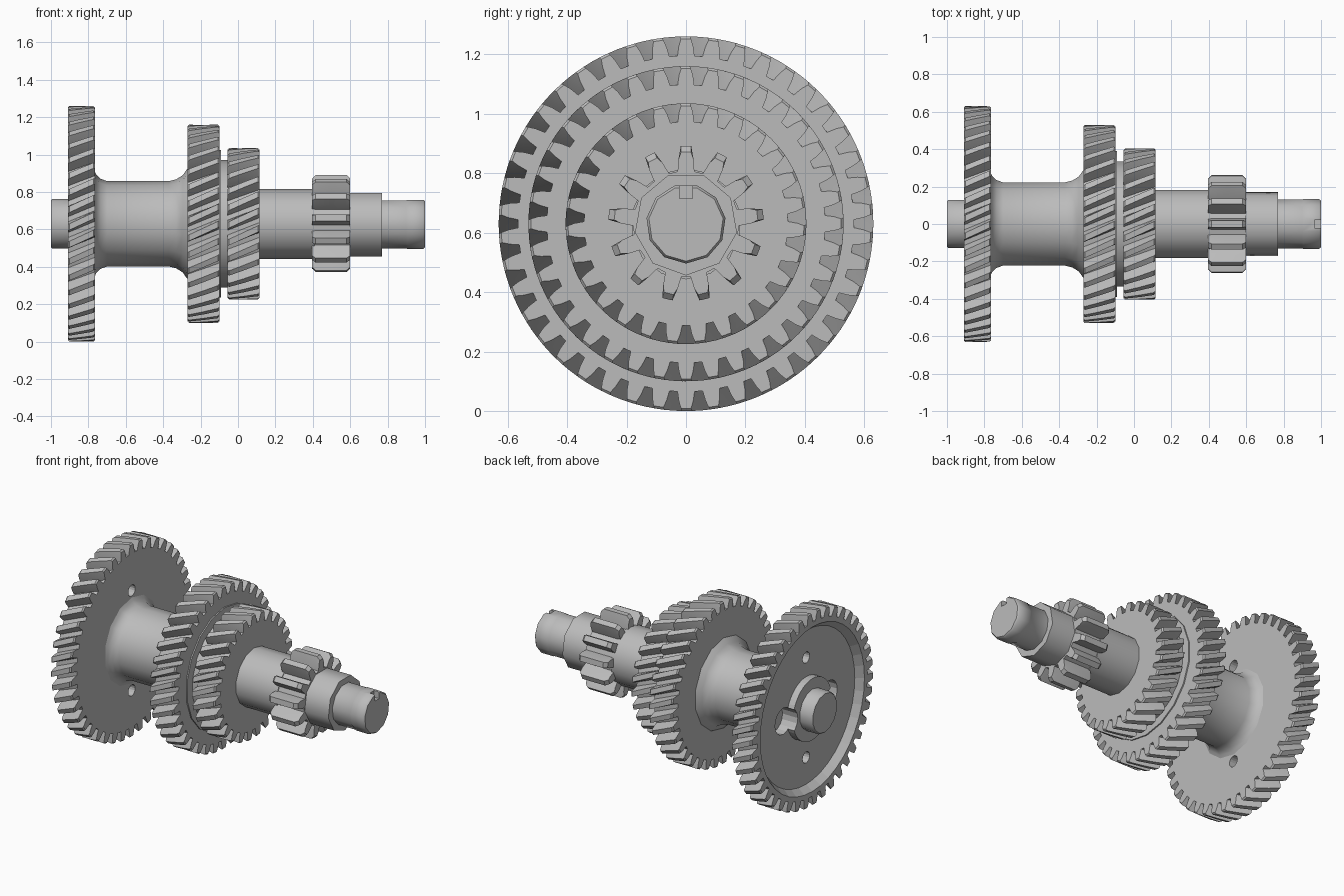
import bpy, bmesh
from math import sin, cos, pi, tan, radians

if "Cube" in bpy.data.objects:
    bpy.data.objects.remove(bpy.data.objects["Cube"], do_unlink=True)

AXIS_Z = 0.63

steel = bpy.data.materials.new("grey steel")
steel.use_nodes = True
GREY = (0.5, 0.5, 0.5, 1)
steel.diffuse_color = GREY
steel.node_tree.nodes["Principled BSDF"].inputs["Base Color"].default_value = GREY


def ring(bm, x, polar):
    """Ring of vertices around the shaft axis; angle runs from up towards +y."""
    return [bm.verts.new((x, r * sin(a), AXIS_Z + r * cos(a))) for r, a in polar]


def bridge(bm, a, b):
    n = len(a)
    for i in range(n):
        j = (i + 1) % n
        bm.faces.new((a[i], a[j], b[j], b[i]))


def finish(bm, name, smooth=45, hidden=False):
    bmesh.ops.recalc_face_normals(bm, faces=bm.faces)
    mesh = bpy.data.meshes.new(name)
    bm.to_mesh(mesh)
    bm.free()
    mesh.materials.append(steel)
    ob = bpy.data.objects.new(name, mesh)
    bpy.context.collection.objects.link(ob)
    if hidden:
        ob.hide_render = True
        ob.hide_viewport = True
    else:
        bpy.ops.object.select_all(action='DESELECT')
        ob.select_set(True)
        bpy.context.view_layer.objects.active = ob
        bpy.ops.object.shade_smooth_by_angle(angle=radians(smooth))
    return ob


def lathe(name, profile, sides, turn=0.0, closed=False, hidden=False):
    """Turn an (x, radius) profile around the shaft axis."""
    bm = bmesh.new()
    rings = [ring(bm, x, [(r, turn + 2 * pi * i / sides) for i in range(sides)])
             for x, r in profile]
    for a, b in zip(rings, rings[1:]):
        bridge(bm, a, b)
    if closed:
        bridge(bm, rings[-1], rings[0])
    else:
        bm.faces.new(rings[0])
        bm.faces.new(rings[-1])
    return finish(bm, name, hidden=hidden)


def gear(name, x0, x1, teeth, tip, root, helix=0.0, chamfer=0.008,
         land=(0.36, 0.54, 0.68)):
    """Toothed wheel; land = share of the pitch at tip, middle and root."""
    bm = bmesh.new()
    mid = (tip + root) / 2
    steps = [(x0, chamfer), (x0 + chamfer, 0), ((x0 + x1) / 2, 0),
             (x1 - chamfer, 0), (x1, chamfer)]
    pitch = 2 * pi / teeth
    rings = []
    for x, cut in steps:
        twist = (x - x1) * tan(helix) / tip
        polar = []
        for t in range(teeth):
            for side in (-1, 1):
                flank = [(root, land[2]), (mid, land[1]), (tip - cut, land[0])]
                for r, share in flank[::-side]:
                    polar.append((r, twist + pitch * (t + side * share / 2)))
        rings.append(ring(bm, x, polar))
    for a, b in zip(rings, rings[1:]):
        bridge(bm, a, b)
    bm.faces.new(rings[0])
    bm.faces.new(rings[-1])
    return finish(bm, name, 30)


def peg(name, x0, x1, y, z, radius, sides=16):
    """Hidden round cutter lying along x."""
    bm = bmesh.new()
    ends = [[bm.verts.new((x, y + radius * sin(2 * pi * i / sides),
                           AXIS_Z + z + radius * cos(2 * pi * i / sides)))
             for i in range(sides)] for x in (x0, x1)]
    bridge(bm, *ends)
    for end in ends:
        bm.faces.new(end)
    return finish(bm, name, hidden=True)


def cut(ob, cutter):
    mod = ob.modifiers.new(cutter.name, 'BOOLEAN')
    mod.operation = 'DIFFERENCE'
    mod.solver = 'EXACT'
    mod.object = cutter


# Gears
HELIX = radians(25)
large_gear = gear("large_gear", -0.91, -0.765, 42, 0.63, 0.565, HELIX)
gear("middle_gear", -0.27, -0.10, 36, 0.53, 0.468, HELIX)
gear("third_gear", -0.055, 0.115, 27, 0.405, 0.343, HELIX)
gear("small_spur_gear", 0.395, 0.60, 13, 0.262, 0.178, 0, 0.02, (0.28, 0.47, 0.66))

# Dished outer face of the large gear, leaving a hub in the middle
cut(large_gear, lathe("dish_cutter", [(-0.95, 0.20), (-0.95, 0.55), (-0.91, 0.535),
                                      (-0.865, 0.50), (-0.865, 0.20)],
                      40, closed=True, hidden=True))
for side in (-1, 1):
    tag = "upper" if side > 0 else "lower"
    cut(large_gear, peg(tag + "_hole_cutter", -1, -0.7, 0, side * 0.325, 0.036))
    tag = "back" if side > 0 else "front"
    cut(large_gear, peg(tag + "_pocket_cutter", -1, -0.80, side * 0.235, 0, 0.085))

# Turned shaft sections
lathe("end_stub", [(-1, 0.125), (-0.993, 0.132), (-0.85, 0.132)], 14)
lathe("hollow_sleeve", [(-0.77, 0.29), (-0.757, 0.262), (-0.735, 0.241), (-0.70, 0.228),
                        (-0.37, 0.228), (-0.33, 0.238), (-0.295, 0.26), (-0.275, 0.29),
                        (-0.26, 0.30)], 14)
lathe("gear_shoulder", [(-0.11, 0.395), (-0.092, 0.395), (-0.092, 0.34), (-0.05, 0.34)], 18)
lathe("main_shaft", [(0.10, 0.187), (0.41, 0.187)], 14)
lathe("bearing_journal", [(0.58, 0.174), (0.77, 0.174)], 9, pi)
tip = lathe("shaft_tip", [(0.75, 0.131), (0.90, 0.131), (0.903, 0.134), (0.99, 0.134),
                          (1.0, 0.126)], 11, pi / 11)

# Key slot in the shaft tip
bm = bmesh.new()
bmesh.ops.create_cube(bm, size=1)
for v in bm.verts:
    v.co = (0.99 + v.co.x * 0.05, v.co.y * 0.044, AXIS_Z + 0.12 + v.co.z * 0.07)
cut(tip, finish(bm, "key_slot_cutter", hidden=True))
